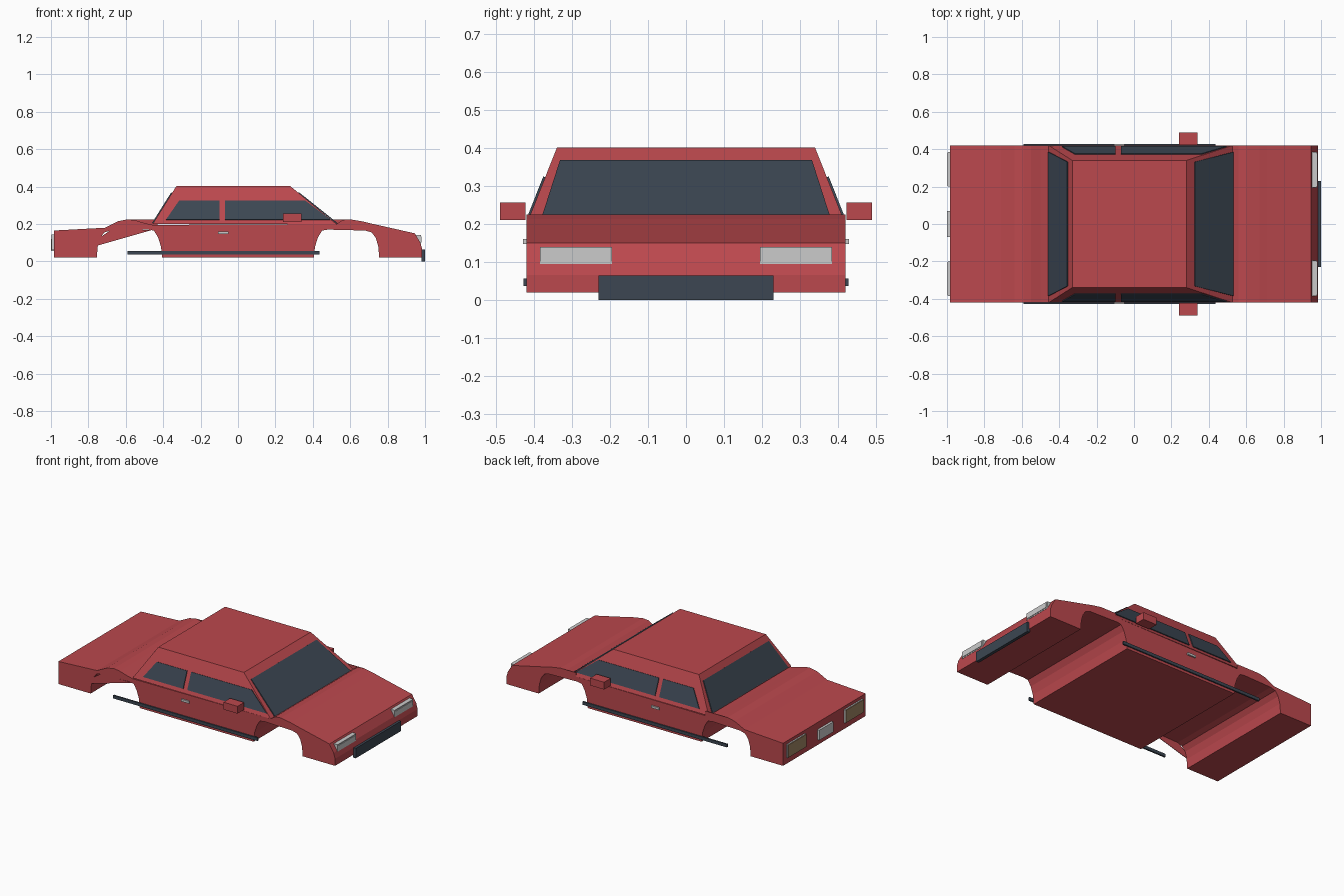
import bpy, bmesh
from mathutils import Vector

if "Cube" in bpy.data.objects:
    bpy.data.objects.remove(bpy.data.objects["Cube"])


def material(name, rgb):
    m = bpy.data.materials.new(name)
    m.use_nodes = True
    m.diffuse_color = (*rgb, 1)
    m.node_tree.nodes["Principled BSDF"].inputs["Base Color"].default_value = (*rgb, 1)
    return m


RED = material("red paint", (0.50, 0.065, 0.075))
DARK = material("dark glass and trim", (0.045, 0.062, 0.085))
GREY = material("light grey", (0.60, 0.60, 0.60))
AMBER = material("rear lamp tan", (0.36, 0.24, 0.13))


def finish(name, bm, mat):
    bmesh.ops.recalc_face_normals(bm, faces=bm.faces)
    mesh = bpy.data.meshes.new(name)
    bm.to_mesh(mesh)
    bm.free()
    mesh.materials.append(mat)
    obj = bpy.data.objects.new(name, mesh)
    bpy.context.collection.objects.link(obj)
    return obj


def prism(name, points, offset, mat):
    """Solid made by sweeping a flat outline along an offset."""
    bm = bmesh.new()
    a = [bm.verts.new(p) for p in points]
    b = [bm.verts.new(Vector(p) + Vector(offset)) for p in points]
    bm.faces.new(a)
    bm.faces.new(b[::-1])
    for i in range(len(a)):
        j = (i + 1) % len(a)
        bm.faces.new((a[i], b[i], b[j], a[j]))
    return finish(name, bm, mat)


def box(name, x, y, z, mat):
    ring = [(x[0], y[0], z[0]), (x[1], y[0], z[0]), (x[1], y[1], z[0]), (x[0], y[1], z[0])]
    return prism(name, ring, (0, 0, z[1] - z[0]), mat)


# Body shell: side outline with wheel arches, swept across the width
W = 0.42
top = [(-0.985, 0.02), (-0.985, 0.165), (-0.71, 0.18), (-0.68, 0.195), (-0.64, 0.215),
       (-0.59, 0.225), (-0.55, 0.22), (-0.50, 0.205), (-0.456, 0.195),
       (0.526, 0.2), (0.56, 0.222), (0.60, 0.225), (0.67, 0.213), (0.71, 0.203),
       (0.945, 0.15), (0.975, 0.10), (0.985, 0.065), (0.985, 0.02)]
arch = [(0.755, 0.02), (0.75, 0.08), (0.737, 0.125), (0.715, 0.155), (0.68, 0.165),
        (0.48, 0.17), (0.45, 0.165), (0.428, 0.13), (0.412, 0.08), (0.405, 0.02)]
rear_arch = [(-x, z) for x, z in reversed(arch)]
outline = [(x, -W, z) for x, z in top + arch + rear_arch]
prism("body", outline, (0, 2 * W, 0), RED)

# Fillers: panel edge over the window wells, and the shallow rear arch skirt
for name, x0, x1 in (("rear_well_edge", -0.59, -0.43), ("front_well_edge", 0.49, 0.60)):
    box(name, (x0, x1), (W - 0.004, W), (0.19, 0.225), RED)
skirt = [(-0.75, -W, 0.085), (-0.46, -W, 0.168), (-0.68, -W, 0.168), (-0.735, -W, 0.13)]
prism("rear_arch_skirt", skirt, (0, 0.003, 0), RED)

# Cabin: tapered block
bm = bmesh.new()
rings = []
for x0, x1, w, z in ((-0.456, 0.526, W, 0.2), (-0.33, 0.28, 0.34, 0.402)):
    rings.append([bm.verts.new(p) for p in
                  ((x0, -w, z), (x1, -w, z), (x1, w, z), (x0, w, z))])
for ring in rings:
    bm.faces.new(ring)
for i in range(4):
    j = (i + 1) % 4
    bm.faces.new((rings[0][i], rings[0][j], rings[1][j], rings[1][i]))
finish("cabin", bm, RED)


# Windscreen and rear window plates lying on the sloped ends
def end_glass(name, low, high, push):
    (xl, zl), (xh, zh) = low, high
    pts = [(xl, -0.385, zl), (xl, 0.385, zl), (xh, 0.332, zh), (xh, -0.332, zh)]
    prism(name, pts, (push, 0, 0.004), DARK)


end_glass("windscreen", (0.529, 0.2), (0.322, 0.365), 0.005)
end_glass("rear_window", (-0.454, 0.202), (-0.352, 0.365), -0.005)

# Parts repeated on both sides
rear_pane = [(-0.385, 0.222), (-0.10, 0.222), (-0.10, 0.323), (-0.315, 0.323)]
front_pane = [(-0.07, 0.222), (0.495, 0.222), (0.36, 0.323), (-0.07, 0.323)]
for side, s in (("left", 1), ("right", -1)):
    def span(a, b):
        return sorted((s * a, s * b))

    for label, pane in (("rear", rear_pane), ("front", front_pane)):
        pts = [(x, s * (W - (z - 0.2) * 0.396 - 0.001), z) for x, z in pane]
        prism(f"{label}_side_window_{side}", pts, (0, s * 0.006, 0.002), DARK)
    box(f"side_strip_{side}", (-0.59, 0.437), span(W - 0.002, 0.428), (0.036, 0.056), DARK)
    box(f"door_handle_{side}", (-0.107, -0.05), span(W - 0.002, 0.429), (0.147, 0.161), GREY)
    box(f"mirror_{side}", (0.24, 0.34), span(0.423, 0.49), (0.21, 0.257), RED)
    box(f"headlight_{side}", (0.94, 0.978), span(0.195, 0.385), (0.095, 0.14), GREY)
    box(f"headlight_lens_{side}", (0.97, 0.981), span(0.203, 0.377), (0.102, 0.133), GREY)
    box(f"tail_lamp_{side}", (-0.994, -0.98), span(0.20, 0.385), (0.06, 0.145), GREY)
    box(f"tail_lamp_lens_{side}", (-0.998, -0.99), span(0.202, 0.383), (0.062, 0.143), AMBER)

# Bumper plate and rear plate
box("front_bumper_plate", (0.98, 1.0), (-0.23, 0.23), (0, 0.064), DARK)
box("rear_plate", (-1.0, -0.98), (-0.07, 0.07), (0.055, 0.12), GREY)
